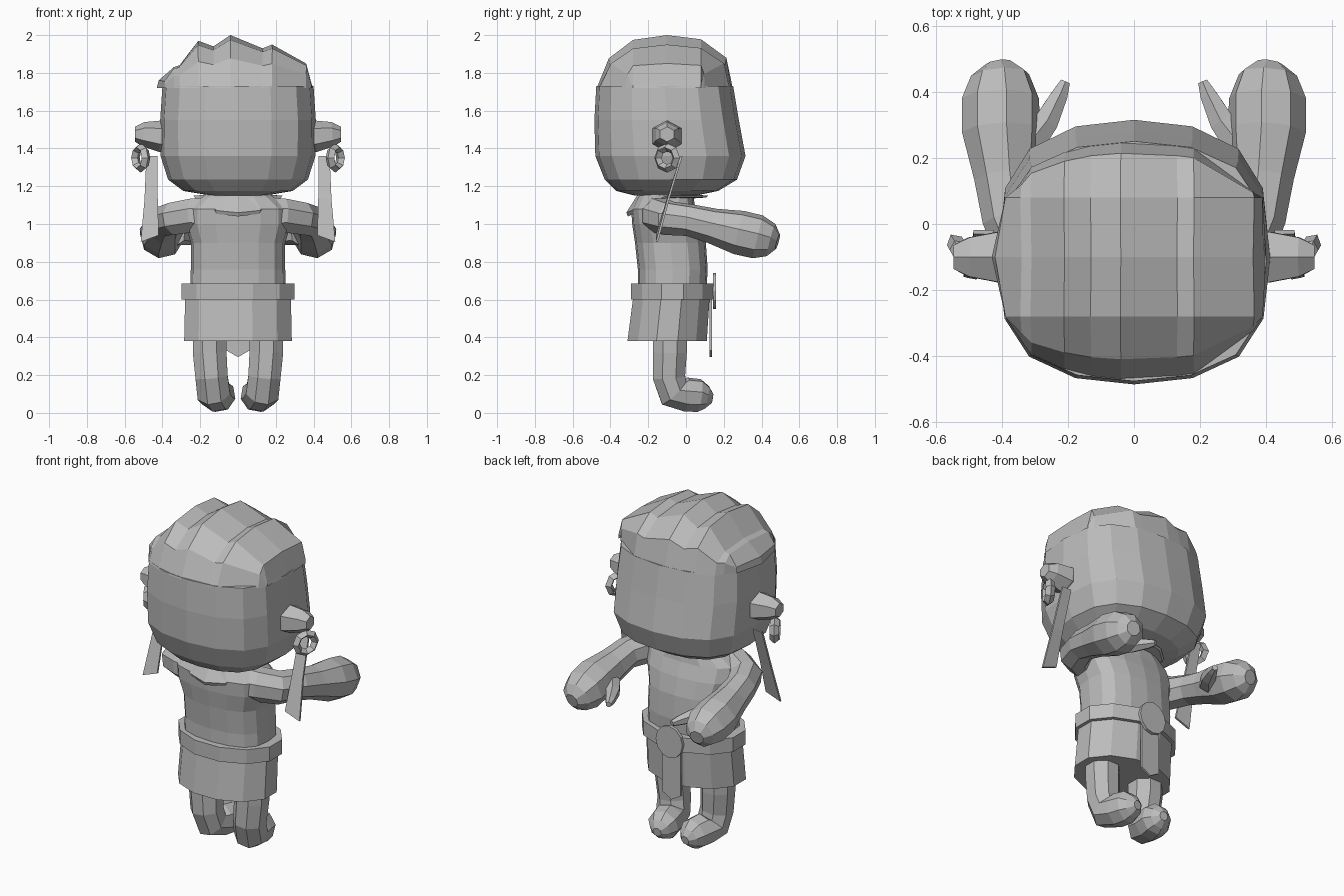
import bpy, bmesh, math
from mathutils import Vector

if "Cube" in bpy.data.objects:
    bpy.data.objects.remove(bpy.data.objects["Cube"])

grey = bpy.data.materials.new("plain_grey")
grey.diffuse_color = (0.5, 0.5, 0.5, 1)
grey.use_nodes = True
grey.node_tree.nodes["Principled BSDF"].inputs["Base Color"].default_value = grey.diffuse_color


def make(name, verts, faces, mirror=False):
    bm = bmesh.new()
    vs = [bm.verts.new(v) for v in verts]
    for f in faces:
        bm.faces.new([vs[i] for i in f])
    bmesh.ops.remove_doubles(bm, verts=bm.verts, dist=0.0005)
    bmesh.ops.recalc_face_normals(bm, faces=bm.faces)
    me = bpy.data.meshes.new(name)
    bm.to_mesh(me)
    bm.free()
    me.materials.append(grey)
    ob = bpy.data.objects.new(name, me)
    bpy.context.collection.objects.link(ob)
    if mirror:
        ob.modifiers.new("mirror", 'MIRROR')
    return ob


def loft(name, rings, mirror=False, caps=(True, True)):
    n = len(rings[0])
    verts = [v for r in rings for v in r]
    faces = [(a * n + i, a * n + (i + 1) % n, (a + 1) * n + (i + 1) % n, (a + 1) * n + i)
             for a in range(len(rings) - 1) for i in range(n)]
    if caps[0]:
        faces.append(tuple(range(n)))
    if caps[1]:
        faces.append(tuple(range(len(verts) - n, len(verts))))
    return make(name, verts, faces, mirror)


# Rounded-box cross-section, one quarter mirrored all round
Q = [(0, 1), (.43, .95), (.77, .78), (.95, .48), (1, 0)]
BOX = Q + [(x, -y) for x, y in Q[-2::-1]]
BOX += [(-x, y) for x, y in BOX[-2:0:-1]]
ROUND = [(math.cos(math.pi * (i + .5) / 6) / .966, math.sin(math.pi * (i + .5) / 6) / .966)
         for i in range(12)]


def body(name, rows, shape, caps=(True, True)):
    """Rows are (z, half width, back y, front y)."""
    return loft(name, [[(x * w, (b + f) / 2 + y * (f - b) / 2, z) for x, y in shape]
                       for z, w, b, f in rows], caps=caps)


def tube(name, pts, n=8, flat=1.0):
    """Mirrored limb through (x, y, z, radius) points."""
    ps = [Vector(p[:3]) for p in pts]
    rings, side = [], None
    for i, p in enumerate(ps):
        t = (ps[min(i + 1, len(ps) - 1)] - ps[max(i - 1, 0)]).normalized()
        if side is None:
            side = t.cross(Vector((0, 0, 1)) if abs(t.z) < .8 else Vector((0, 1, 0)))
        side = (side - t * side.dot(t)).normalized()
        up = t.cross(side)
        r = pts[i][3] * 1.05
        rings.append([p + side * r * math.cos(2 * math.pi * (k + .5) / n)
                      + up * r * flat * math.sin(2 * math.pi * (k + .5) / n) for k in range(n)])
    return loft(name, rings, True)


# Head
body("head", [(1.15, .14, -.27, .05), (1.175, .29, -.37, .17), (1.235, .37, -.43, .27),
              (1.36, .41, -.48, .315), (1.55, .412, -.485, .28), (1.73, .40, -.475, .25)], BOX)

# Hair cap: jagged profile swept from back to front
profile = [(-.43, 1.72), (-.42, 1.76), (-.34, 1.83), (-.31, 1.84), (-.21, 1.97), (-.13, 1.94),
           (-.04, 2.0), (.13, 1.93), (.18, 1.95), (.36, 1.85), (.39, 1.74), (.40, 1.72)]


def edge(x):
    u = min(abs(x) / .405, .95)
    for (x0, y0), (x1, y1) in zip(Q, Q[1:]):
        if u <= x1:
            return y0 + (y1 - y0) * (u - x0) / (x1 - x0)


hv, hf = [], []
for x, z in profile:
    e = edge(x)
    yb, yf = -.1125 - .364 * e, -.1125 + .364 * e
    h = z - 1.72
    xs = max(-.385, min(.385, x))
    hv += [(xs, yb, 1.72), (xs, yb + (-.28 - yb) * .33, 1.72 + h * .56),
           (xs * 1.01, -.28, 1.72 + h * .91), (x, -.1, z), (xs * 1.01, .08, 1.72 + h * .92),
           (xs, yf + (.08 - yf) * .2, 1.72 + h * .57), (xs, yf, 1.72)]
for i in range(len(profile) - 1):
    for j in range(6):
        a = i * 7 + j
        hf.append((a, a + 1, a + 8, a + 7))
make("hair", hv, hf)

# Ears, earrings and hanging ribbons
tube("ear", [(.36, -.1, 1.46, .076), (.41, -.1, 1.465, .084), (.50, -.1, 1.475, .065),
             (.545, -.1, 1.475, .04)], 6, .95)
rings = []
for i in range(9):
    a = 2 * math.pi * i / 8
    d = Vector((math.cos(a) * .5, math.cos(a) * .87, math.sin(a)))
    c = Vector((.515, -.1, 1.35))
    nrm = Vector((.87, -.5, 0))
    rings.append([c + d * (.056 + .022 * math.cos(b)) + nrm * .026 * math.sin(b)
                  for b in (0, math.pi / 2, math.pi, 3 * math.pi / 2)])
loft("earring", rings, True, (False, False))
loft("ribbon", [[(x0, y, z0), (x1, y, z1), (x1, y + .012, z1), (x0, y + .012, z0)]
                for x0, x1, y, z0, z1 in ((.425, .485, -.03, 1.36, 1.36), (.425, .495, -.10, 1.14, 1.13),
                                          (.42, .515, -.16, .94, .905))], True)

# Torso, belt and skirt
body("torso", [(.6, .255, -.255, .105), (.76, .25, -.255, .115), (.9, .25, -.27, .105),
               (1.0, .28, -.285, .08), (1.08, .28, -.29, .05), (1.14, .20, -.26, .04),
               (1.2, .12, -.2, .02)], BOX)
body("belt", [(.6, .30, -.29, .145), (.685, .30, -.29, .145)], ROUND)
body("skirt", [(.38, .285, -.31, .11), (.61, .28, -.28, .125)], ROUND)

# Collar drooping at the back
col = []
for r, droop, lift in ((.17, .0, 0), (.235, .09, -.005), (.225, .1, -.015), (.14, .02, -.02)):
    col.append([(r * math.cos(a), -.10 + r * .92 * math.sin(a),
                 1.155 + lift + droop * min(0, math.sin(a)))
                for a in [2 * math.pi * i / 12 for i in range(12)]])
loft("collar", col, caps=(False, False))

# Arms, thumbs and legs
tube("arm", [(.12, -.15, 1.045, .10), (.24, -.14, 1.045, .092), (.33, -.09, 1.03, .088),
             (.375, .02, 1.02, .082), (.39, .14, .99, .09), (.403, .28, .955, .113),
             (.403, .38, .932, .112), (.405, .45, .915, .085), (.41, .485, .905, .04)])
tube("thumb", [(.32, .24, .94, .05), (.265, .31, .93, .04), (.225, .39, .92, .027),
               (.208, .43, .915, .016)], 6)
tube("leg", [(.15, -.085, .6, .092), (.15, -.085, .32, .092), (.14, -.09, .19, .088),
             (.13, -.065, .11, .09), (.115, .0, .097, .088), (.10, .07, .092, .085),
             (.095, .11, .082, .06), (.092, .14, .077, .025)])

# Front sash with a round medallion
loft("sash", [[(-.06, y, .62), (.06, y, .62), (.06, y, .33), (0, y, .295), (-.06, y, .33)]
              for y in (.125, .137)])
loft("medallion", [[(.088 * math.cos(a), y, .645 + .095 * math.sin(a))
                    for a in [2 * math.pi * i / 12 for i in range(12)]] for y in (.142, .16)])
